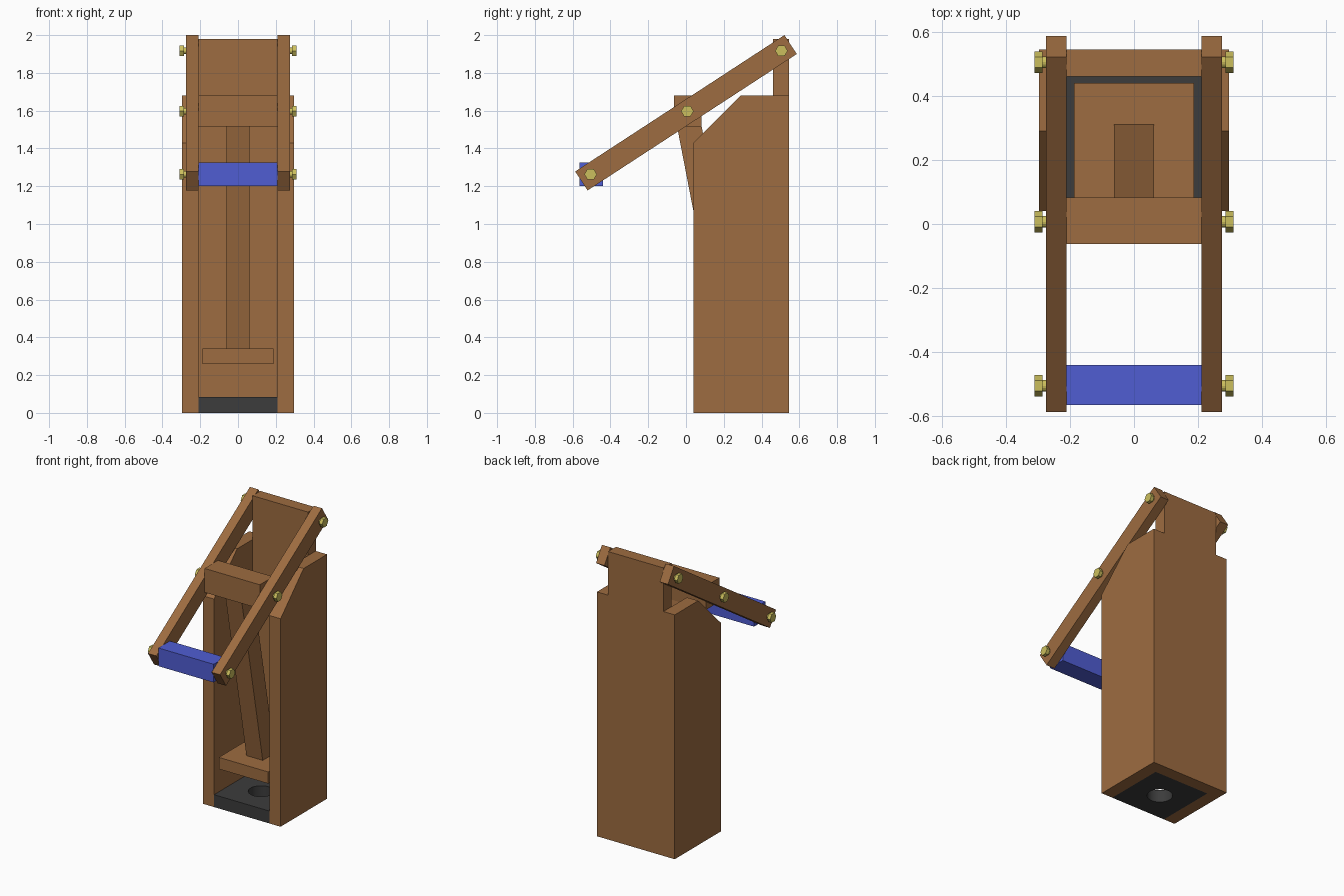
import bpy, bmesh, math
from mathutils import Matrix

if "Cube" in bpy.data.objects:
    bpy.data.objects.remove(bpy.data.objects["Cube"])


def material(name, rgb):
    m = bpy.data.materials.new(name)
    m.diffuse_color = (*rgb, 1)
    m.use_nodes = True
    m.node_tree.nodes["Principled BSDF"].inputs["Base Color"].default_value = m.diffuse_color
    return m


WOOD = material("wood", (0.34, 0.15, 0.052))
BLUE = material("blue_paint", (0.08, 0.11, 0.65))
BRASS = material("brass", (0.60, 0.52, 0.11))
DARK = material("dark_rubber", (0.045, 0.045, 0.045))


def finish(name, bm, mat):
    bmesh.ops.recalc_face_normals(bm, faces=bm.faces)
    me = bpy.data.meshes.new(name)
    bm.to_mesh(me)
    bm.free()
    me.materials.append(mat)
    ob = bpy.data.objects.new(name, me)
    bpy.context.collection.objects.link(ob)
    return ob


def extrude_x(name, profile, x0, x1, mat):
    """Solid from a (y, z) profile, extruded along x."""
    bm = bmesh.new()
    face = bm.faces.new([bm.verts.new((x0, y, z)) for y, z in profile])
    new = bmesh.ops.extrude_face_region(bm, geom=[face])["geom"]
    verts = [v for v in new if isinstance(v, bmesh.types.BMVert)]
    bmesh.ops.translate(bm, verts=verts, vec=(x1 - x0, 0, 0))
    return finish(name, bm, mat)


def box(name, x, y, z, mat):
    (y0, y1), (z0, z1) = y, z
    return extrude_x(name, [(y0, z0), (y1, z0), (y1, z1), (y0, z1)], *x, mat)


def ngon(cy, cz, r, n):
    return [(cy + r * math.cos(2 * math.pi * i / n),
             cz + r * math.sin(2 * math.pi * i / n)) for i in range(n)]


# Housing: back board, chamfered side boards
W = 0.21
box("back_board", (-W, W), (0.46, 0.545), (0, 1.98), WOOD)
side = [(0.04, 0), (0.545, 0), (0.545, 1.68), (0.29, 1.68), (0.04, 1.43)]

# Lever arm profile: rotated rectangle
ang, half_l, half_w = math.radians(33.1), 0.661, 0.06
c, s = math.cos(ang), math.sin(ang)
arm = [(a * c - b * s, 1.589 + a * s + b * c)
       for a, b in [(-half_l, -half_w), (half_l, -half_w),
                    (half_l, half_w), (-half_l, half_w)]]
pivots = {"top": (0.505, 1.917), "middle": (0.007, 1.597), "handle": (-0.505, 1.263)}

for tag, d in (("left", -1), ("right", 1)):
    extrude_x("side_board_" + tag, side, d * W, d * 0.296, WOOD)
    extrude_x("lever_arm_" + tag, arm, d * W, d * 0.274, WOOD)
    # Bolts: round shank with hexagonal head
    for where, (y, z) in pivots.items():
        extrude_x(f"bolt_shank_{where}_{tag}", ngon(y, z, 0.018, 16),
                  d * 0.20, d * 0.29, BRASS)
        extrude_x(f"bolt_head_{where}_{tag}", ngon(y, z, 0.033, 6),
                  d * 0.286, d * 0.31, BRASS)

# Handle, crossbar, push rod and press plate
box("handle", (-W, W), (-0.565, -0.44), (1.2, 1.325), BLUE)
box("crossbar", (-W, W), (-0.063, 0.083), (1.515, 1.68), WOOD)
extrude_x("push_rod", [(-0.048, 1.52), (0.082, 1.52), (0.313, 0.33), (0.182, 0.33)],
          -0.062, 0.062, WOOD)
box("press_plate", (-0.188, 0.188), (0.06, 0.44), (0.26, 0.34), WOOD)

# Base block with round drop hole
base = box("base_block", (-W, W), (0.04, 0.46), (0, 0.085), DARK)
bm = bmesh.new()
bmesh.ops.create_cone(bm, cap_ends=True, segments=32, radius1=0.08, radius2=0.08,
                      depth=0.4, matrix=Matrix.Translation((0, 0.25, 0.04)))
cutter = finish("hole_cutter", bm, DARK)
cutter.hide_render = True
mod = base.modifiers.new("hole", "BOOLEAN")
mod.operation, mod.solver, mod.object = "DIFFERENCE", "EXACT", cutter
bpy.context.view_layer.objects.active = base
base.select_set(True)
bpy.ops.object.modifier_apply(modifier="hole")
bpy.data.objects.remove(cutter)
bpy.ops.object.shade_smooth_by_angle()
